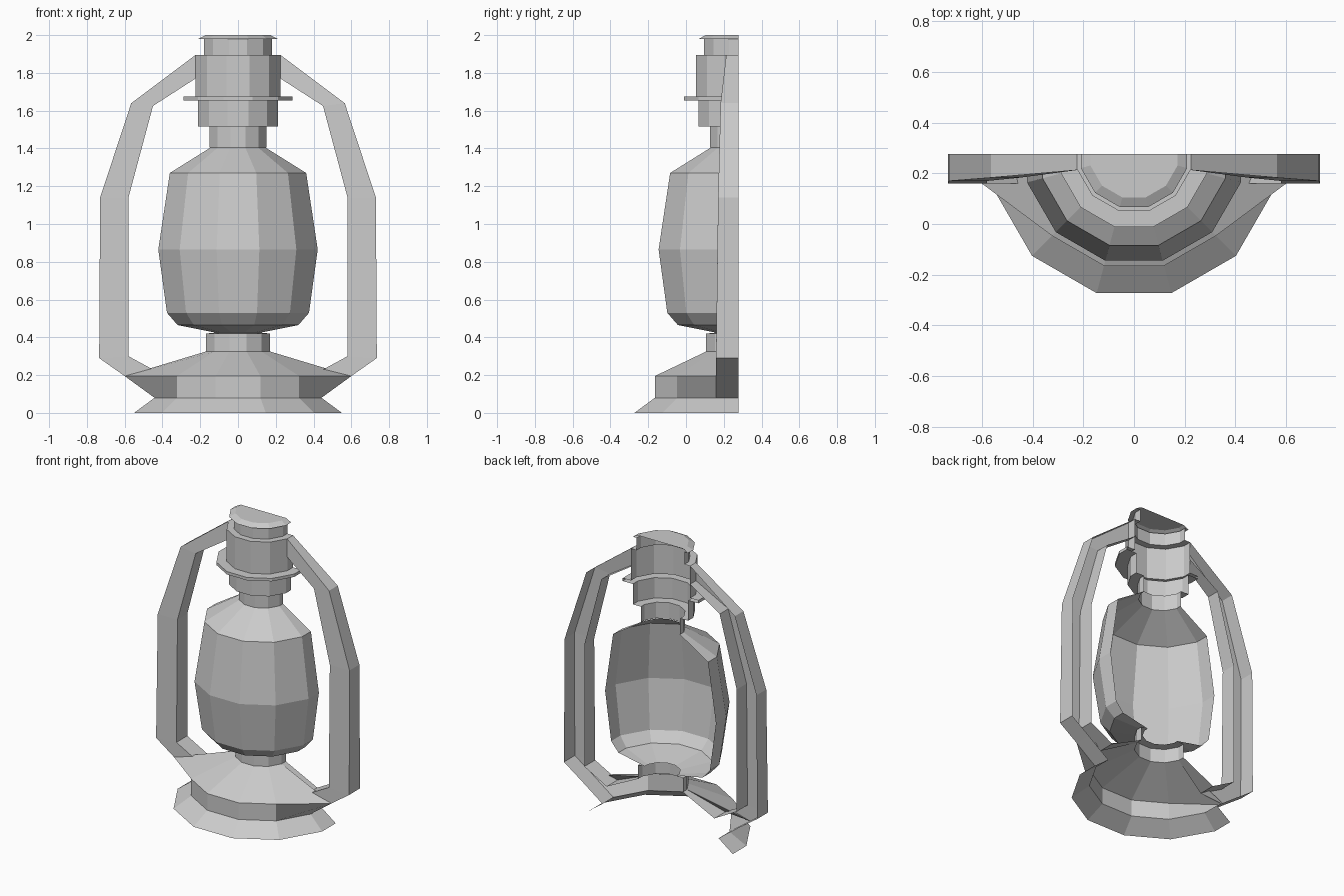
import bpy, bmesh
from math import sin, cos, radians

if "Cube" in bpy.data.objects:
    bpy.data.objects.remove(bpy.data.objects["Cube"])

YC = 0.277   # the lantern is a half shell, open at this back plane


def half_ring(a, z):
    """Front half of a 12-sided ring with apothem a."""
    r = a / cos(radians(15))
    pts = [(-a, YC, z)]
    for d in (-75, -45, -15, 15, 45, 75):
        pts.append((r * sin(radians(d)), YC - r * cos(radians(d)), z))
    return pts + [(a, YC, z)]


def finish(name, bm):
    bmesh.ops.remove_doubles(bm, verts=bm.verts, dist=0.0005)
    bmesh.ops.recalc_face_normals(bm, faces=bm.faces)
    me = bpy.data.meshes.new(name)
    bm.to_mesh(me)
    bm.free()
    ob = bpy.data.objects.new(name, me)
    bpy.context.collection.objects.link(ob)
    return ob


def face(bm, pts):
    return bm.faces.new([bm.verts.new(p) for p in pts])


def half_lathe(bm, profile, cap=False, span=range(7)):
    rings = [[bm.verts.new(p) for p in half_ring(a, z)] for a, z in profile]
    for lo, hi in zip(rings, rings[1:]):
        for i in span:
            bm.faces.new((lo[i], lo[i + 1], hi[i + 1], hi[i]))
    if cap:
        bm.faces.new(rings[-1])
    return rings


def lathe_part(name, profile, cap=False):
    bm = bmesh.new()
    half_lathe(bm, profile, cap)
    finish(name, bm)


# base: flared skirt, then tier and cone whose side corners run out to the handles
bm = bmesh.new()
half_lathe(bm, [(0.55, 0), (0.442, 0.08)])
rings = half_lathe(bm, [(0.442, 0.08), (0.442, 0.195), (0.17, 0.325)], span=range(1, 6))
rings[1][1].co = (-0.6, 0.159, 0.195)
rings[1][6].co = (0.6, 0.159, 0.195)
neck = half_ring(0.17, 0.325)
for s in (-1, 1):
    n75 = (s * abs(neck[6][0]), neck[6][1], 0.325)
    face(bm, [n75, (s * 0.41, 0.159, 0.208), (s * 0.41, YC, 0.208), (s * 0.17, YC, 0.325)])
    face(bm, [n75, (s * 0.6, 0.159, 0.195), (s * 0.41, 0.159, 0.208)])
    face(bm, [(s * 0.442, 0.159, 0.08), (s * 0.6, 0.159, 0.195),
              (s * 0.6, YC, 0.195), (s * 0.442, YC, 0.08)])
half_lathe(bm, [(0.17, 0.325), (0.17, 0.42), (0.12, 0.425)])
finish("base", bm)

# glass globe
lathe_part("globe", [(0.12, 0.425), (0.32, 0.465), (0.376, 0.53), (0.422, 0.865),
                     (0.361, 1.27), (0.145, 1.405)])

# chimney, collar and cap
lathe_part("chimney", [(0.15, 1.405), (0.15, 1.515), (0.211, 1.515), (0.211, 1.655),
                       (0.288, 1.655), (0.288, 1.675), (0.225, 1.675), (0.225, 1.895),
                       (0.181, 1.895), (0.181, 1.98)])
lathe_part("cap", [(0.181, 1.98), (0.21, 1.98), (0.172, 2.0)], cap=True)

# side handles: outer wall, front wall, inner wall, open at the back
outer = [(0.6, 0.195), (0.735, 0.29), (0.73, 1.14), (0.565, 1.64), (0.225, 1.895)]
inner = [(0.41, 0.208), (0.58, 0.30), (0.58, 1.14), (0.45, 1.625), (0.225, 1.77)]
front = [0.159, 0.159, 0.17, 0.183, 0.213]
for s, side in ((-1, "left"), (1, "right")):
    bm = bmesh.new()
    rows = []
    for (ox, oz), (ix, iz), y in zip(outer, inner, front):
        rows.append([bm.verts.new(p) for p in ((s * ox, YC, oz), (s * ox, y, oz),
                                               (s * ix, y, iz), (s * ix, YC, iz))])
    for lo, hi in zip(rows, rows[1:]):
        for i in range(3):
            bm.faces.new((lo[i], lo[i + 1], hi[i + 1], hi[i]))
    finish(side + "_handle", bm)
